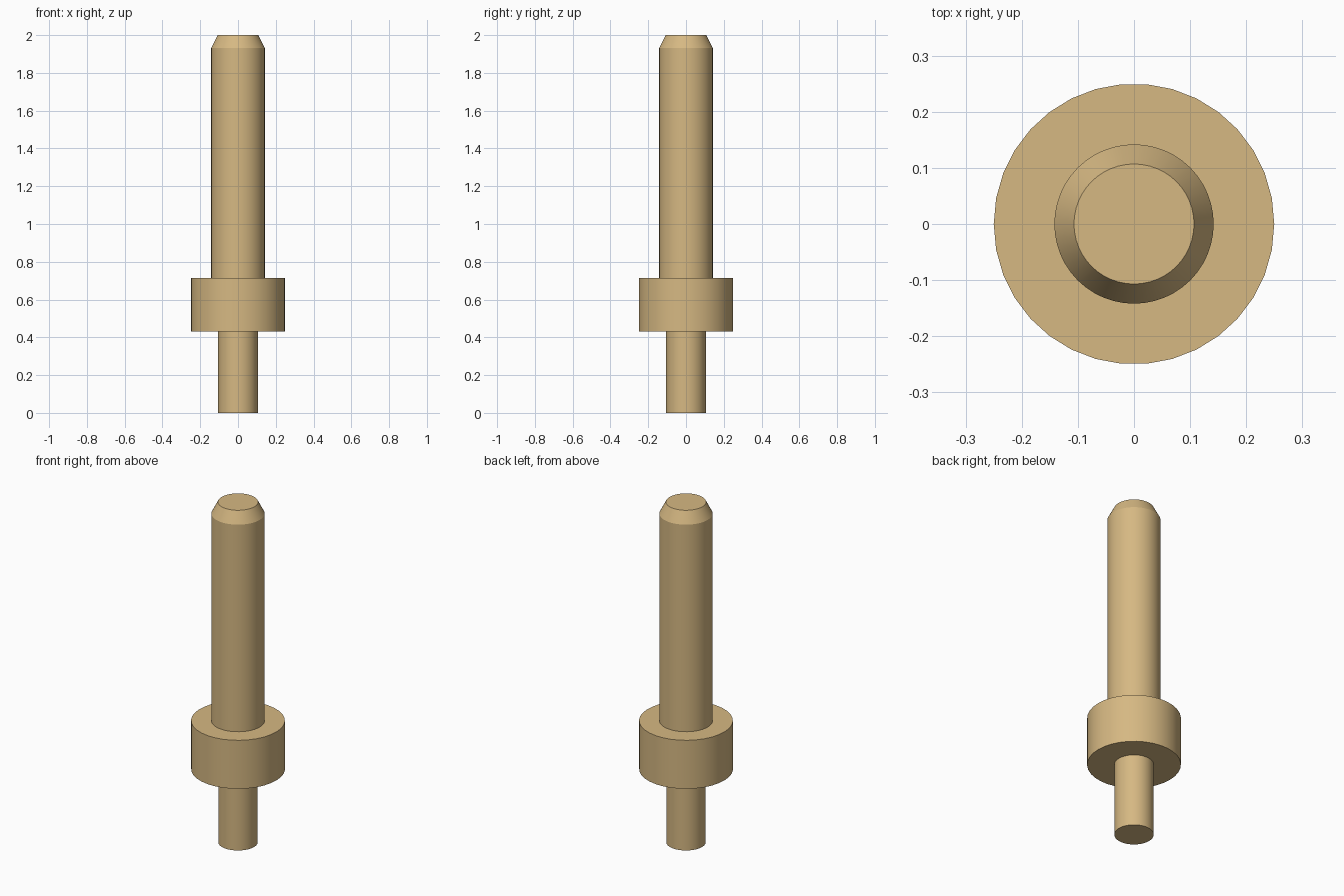
import bpy, bmesh, math

if "Cube" in bpy.data.objects:
    bpy.data.objects.remove(bpy.data.objects["Cube"], do_unlink=True)

# Single brass colour
brass = bpy.data.materials.new("brass")
brass.use_nodes = True
colour = (0.67, 0.48, 0.225, 1.0)
brass.diffuse_color = colour
brass.node_tree.nodes["Principled BSDF"].inputs["Base Color"].default_value = colour


def turned_part(name, profile, sides):
    """Closed solid of revolution from (radius, height) points, bottom to top."""
    bm = bmesh.new()
    rings = []
    for r, z in profile:
        rings.append([bm.verts.new((r * math.cos(math.tau * i / sides),
                                    r * math.sin(math.tau * i / sides), z))
                      for i in range(sides)])
    for low, high in zip(rings, rings[1:]):
        for i in range(sides):
            j = (i + 1) % sides
            bm.faces.new((low[i], low[j], high[j], high[i]))
    bm.faces.new(rings[0][::-1])
    bm.faces.new(rings[-1])
    mesh = bpy.data.meshes.new(name)
    bm.to_mesh(mesh)
    bm.free()
    mesh.materials.append(brass)
    obj = bpy.data.objects.new(name, mesh)
    bpy.context.collection.objects.link(obj)
    # Smooth round walls, crisp rims
    bpy.ops.object.select_all(action='DESELECT')
    obj.select_set(True)
    bpy.context.view_layer.objects.active = obj
    bpy.ops.object.shade_smooth_by_angle(angle=math.radians(20))
    return obj


# Thin tail below the collar, its end sunk into the collar
turned_part("tail_pin", [(0.105, 0.0), (0.105, 0.45)], 48)

# Wide stop collar
turned_part("collar", [(0.25, 0.43), (0.25, 0.715)], 34)

# Long main shaft with a chamfered tip
turned_part("main_shaft", [(0.142, 0.69), (0.142, 1.932), (0.107, 2.0)], 48)
